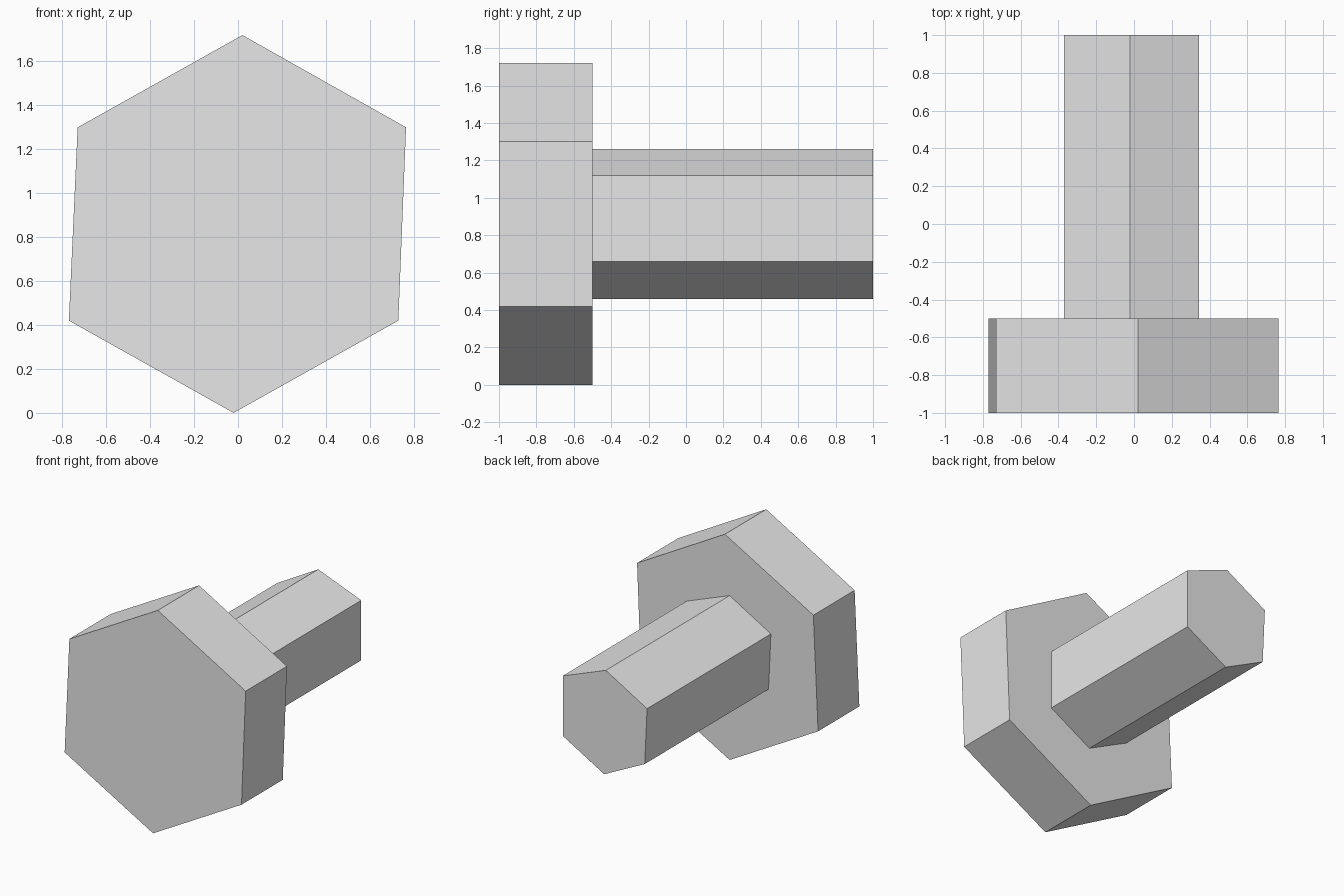
import bpy
import bmesh

cube = bpy.data.objects.get("Cube")
if cube:
    bpy.data.objects.remove(cube, do_unlink=True)

# Single plain grey
grey = bpy.data.materials.new("plain_grey")
grey.use_nodes = True
grey.diffuse_color = (0.8, 0.8, 0.8, 1)
grey.node_tree.nodes["Principled BSDF"].inputs["Base Color"].default_value = (0.8, 0.8, 0.8, 1)


def prism(name, profile, y_front, y_back):
    """Extrude an (x, z) profile along y."""
    bm = bmesh.new()
    face = bm.faces.new([bm.verts.new((x, y_front, z)) for x, z in profile])
    extruded = bmesh.ops.extrude_face_region(bm, geom=[face], use_keep_orig=True)
    verts = [v for v in extruded["geom"] if isinstance(v, bmesh.types.BMVert)]
    bmesh.ops.translate(bm, verts=verts, vec=(0, y_back - y_front, 0))
    bmesh.ops.recalc_face_normals(bm, faces=bm.faces)
    mesh = bpy.data.meshes.new(name)
    bm.to_mesh(mesh)
    bm.free()
    mesh.materials.append(grey)
    obj = bpy.data.objects.new(name, mesh)
    bpy.context.collection.objects.link(obj)
    return obj


# Slightly tilted six-sided head
head_profile = [(0.02, 1.72), (0.765, 1.3), (0.73, 0.42),
                (-0.02, 0), (-0.77, 0.42), (-0.73, 1.3)]
prism("bolt_head", head_profile, -1, -0.5)

# Slightly uneven six-sided shaft
shaft_profile = [(-0.02, 1.26), (0.345, 1.12), (0.345, 0.66),
                 (-0.007, 0.46), (-0.35, 0.63), (-0.37, 1.06)]
prism("bolt_shaft", shaft_profile, -0.5, 1)
